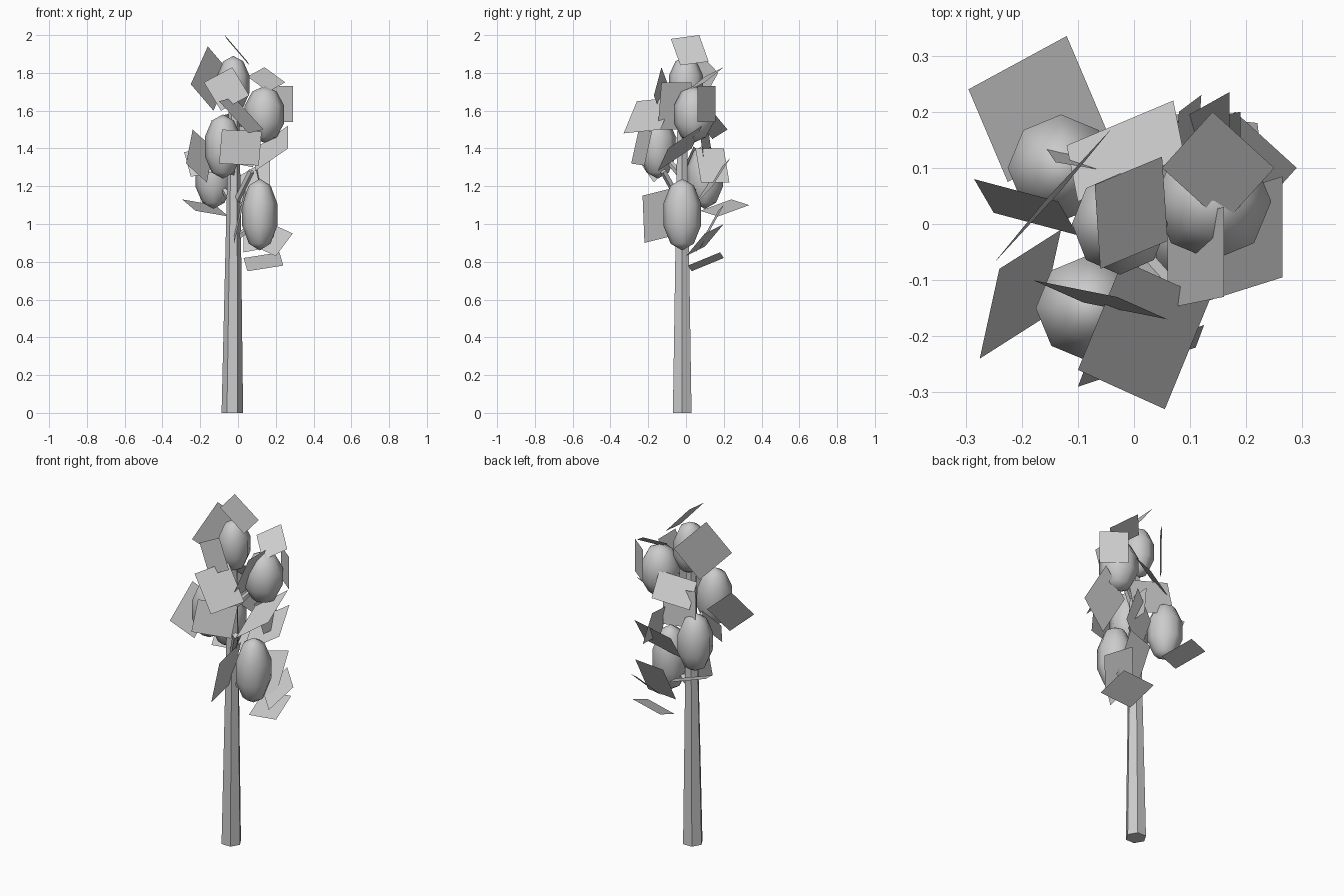
import bpy, bmesh
from mathutils import Vector


def make_object(name, bm, smooth_angle=None):
    mesh = bpy.data.meshes.new(name)
    bm.to_mesh(mesh)
    bm.free()
    obj = bpy.data.objects.new(name, mesh)
    bpy.context.collection.objects.link(obj)
    if smooth_angle:
        for p in mesh.polygons:
            p.use_smooth = True
    return obj


def limb(name, p0, p1, r0, r1, sides=6):
    """Tapered stick between two points."""
    p0, p1 = Vector(p0), Vector(p1)
    bm = bmesh.new()
    bmesh.ops.create_cone(bm, cap_ends=True, segments=sides, radius1=r0,
                          radius2=r1, depth=(p1 - p0).length)
    obj = make_object(name, bm)
    obj.location = (p0 + p1) / 2
    obj.rotation_euler = (p1 - p0).to_track_quat('Z', 'Y').to_euler()


def cluster(name, centre, radii, leaves):
    """Low-poly foliage core with leaf cards, each given by three corners."""
    bm = bmesh.new()
    bmesh.ops.create_uvsphere(bm, u_segments=8, v_segments=5, radius=1)
    core = make_object(name + "_foliage", bm, True)
    core.location, core.scale = centre, radii
    bm = bmesh.new()
    for a, b, c in leaves:
        a, b, c = Vector(a), Vector(b), Vector(c)
        bm.faces.new([bm.verts.new(p) for p in (a, b, c, a + c - b)])
    make_object(name + "_leaf_cards", bm)


# Trunk and short branches
limb("trunk", (-0.03, -0.02, 0), (-0.02, -0.02, 1.68), 0.057, 0.027)
limb("low_branch", (-0.02, -0.02, 0.92), (0.12, -0.01, 1.02), 0.02, 0.012, 5)
limb("side_branch", (-0.02, -0.02, 1.1), (0.07, -0.12, 1.28), 0.018, 0.018, 5)
limb("back_branch", (-0.02, -0.02, 1.1), (-0.12, 0.1, 1.25), 0.02, 0.012, 5)
limb("front_branch", (-0.02, -0.02, 1.25), (-0.08, -0.15, 1.4), 0.02, 0.012, 5)
limb("high_branch", (-0.02, -0.02, 1.38), (0.13, 0.04, 1.55), 0.02, 0.012, 5)

# Foliage clusters, from top to bottom
cluster("top", (-0.025, 0, 1.74), (0.09, 0.095, 0.15), [
    ((-0.07, 0.07, 2.0), (-0.06, -0.08, 1.98), (0.06, -0.03, 1.84)),
    ((-0.18, -0.10, 1.75), (-0.03, -0.13, 1.83), (0.06, -0.17, 1.68)),
    ((-0.25, -0.07, 1.74), (-0.16, 0.04, 1.94), (-0.04, 0.17, 1.8)),
    ((-0.12, 0.14, 1.45), (0.07, 0.22, 1.5), (0.09, 0.12, 1.62)),
])
cluster("right", (0.14, 0.04, 1.58), (0.11, 0.11, 0.15), [
    ((0.17, 0.155, 1.73), (0.29, 0.06, 1.73), (0.29, 0.06, 1.54)),
    ((0.05, 0.1, 1.78), (0.14, 0.2, 1.83), (0.25, 0.1, 1.75)),
    ((0.265, 0.085, 1.52), (0.265, -0.095, 1.4), (0.09, -0.15, 1.28)),
    ((0.06, -0.15, 1.5), (0.16, -0.13, 1.75), (0.16, 0.03, 1.75)),
])
cluster("front", (-0.08, -0.15, 1.41), (0.1, 0.1, 0.17), [
    ((-0.1, -0.26, 1.65), (0.055, -0.33, 1.48), (0.135, -0.135, 1.5)),
    ((-0.085, -0.25, 1.5), (0.125, -0.18, 1.49), (0.11, -0.22, 1.31)),
    ((-0.275, -0.24, 1.32), (-0.24, -0.08, 1.5), (-0.13, -0.01, 1.4)),
    ((-0.285, 0.08, 1.38), (-0.25, 0.02, 1.25), (-0.1, -0.02, 1.28)),
])
cluster("back", (-0.13, 0.1, 1.25), (0.1, 0.1, 0.17), [
    ((-0.295, 0.24, 1.13), (-0.12, 0.335, 1.1), (-0.05, 0.17, 1.04)),
    ((0.0, 0.14, 1.25), (0.17, 0.235, 1.35), (0.17, 0.14, 1.2)),
    ((0.07, 0.05, 1.4), (0.08, 0.2, 1.4), (0.12, 0.23, 1.22)),
    ((-0.14, 0.11, 1.55), (0.1, 0.07, 1.5), (0.08, 0.1, 1.3)),
])
cluster("low", (0.115, -0.02, 1.05), (0.098, 0.105, 0.19), [
    ((0.05, 0.03, 0.75), (0.24, 0.01, 0.78), (0.22, 0.18, 0.85)),
    ((0.18, 0.2, 1.0), (0.29, 0.1, 0.95), (0.2, 0.0, 0.83)),
    ((0.04, -0.23, 1.15), (0.04, -0.03, 1.2), (-0.02, -0.02, 0.95)),
    ((0.03, 0.05, 0.85), (0.19, 0.08, 0.88), (0.19, 0.2, 1.1)),
])
